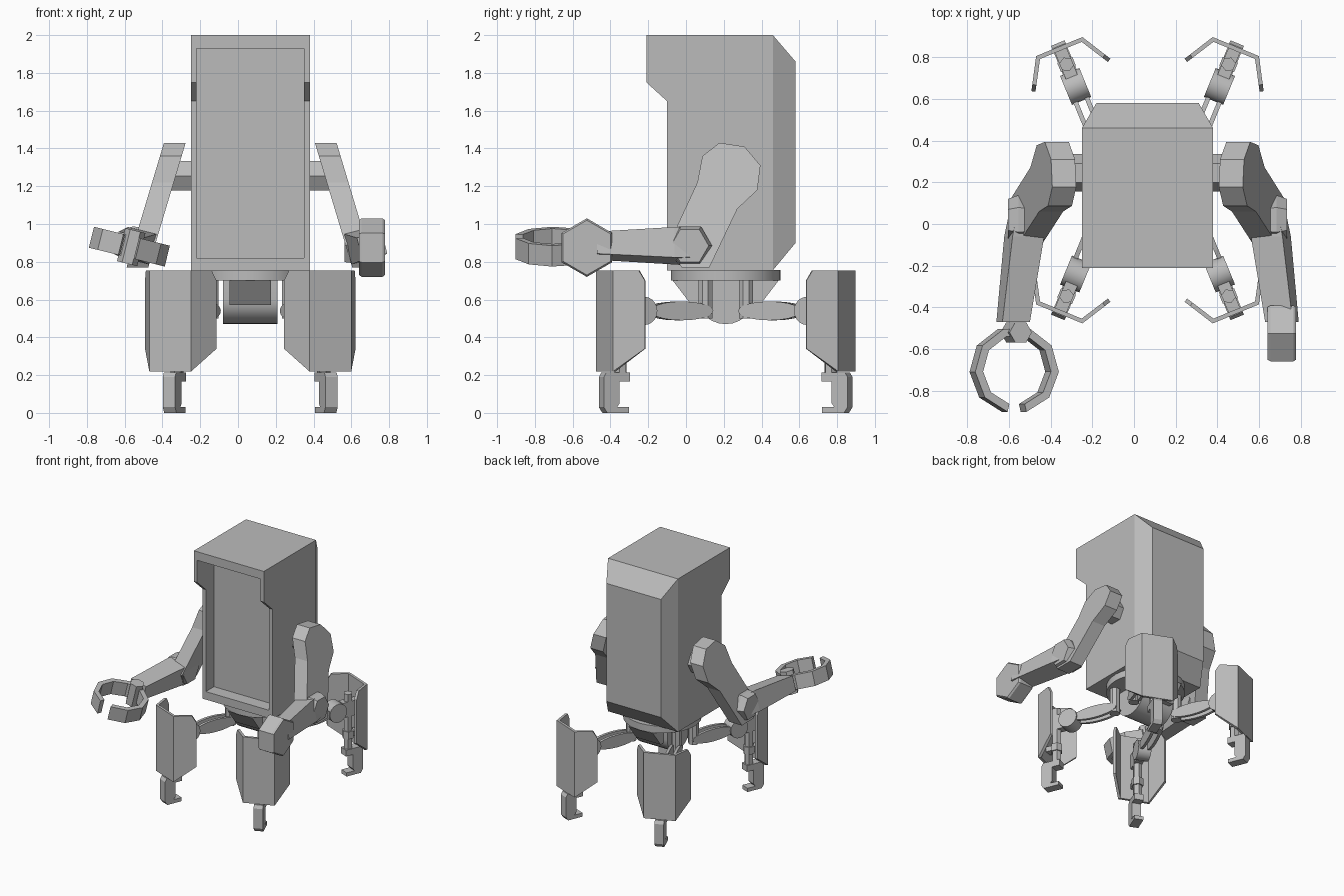
import bpy, bmesh
from math import cos, sin, pi, radians

if "Cube" in bpy.data.objects:
    bpy.data.objects.remove(bpy.data.objects["Cube"])

GREY = bpy.data.materials.new("plain_grey")
GREY.use_nodes = True
GREY.diffuse_color = (0.5, 0.5, 0.5, 1)
GREY.node_tree.nodes["Principled BSDF"].inputs["Base Color"].default_value = (0.5, 0.5, 0.5, 1)

CX, CY = 0.065, 0.21      # axis of symmetry of the machine


def build(name, *solids, smooth=False):
    """Each solid is a list of rings, joined by side faces and capped."""
    bm = bmesh.new()
    for rings in solids:
        vs = [[bm.verts.new(p) for p in ring] for ring in rings]
        n = len(vs[0])
        for a, b in zip(vs, vs[1:]):
            for i in range(n):
                j = (i + 1) % n
                bm.faces.new((a[i], a[j], b[j], b[i]))
        bm.faces.new(vs[0])
        bm.faces.new(vs[-1])
    bmesh.ops.recalc_face_normals(bm, faces=bm.faces)
    mesh = bpy.data.meshes.new(name)
    bm.to_mesh(mesh)
    bm.free()
    mesh.materials.append(GREY)
    ob = bpy.data.objects.new(name, mesh)
    bpy.context.collection.objects.link(ob)
    if smooth:
        bpy.ops.object.select_all(action='DESELECT')
        ob.select_set(True)
        bpy.context.view_layer.objects.active = ob
        bpy.ops.object.shade_smooth_by_angle(angle=radians(35))
    return ob


def circle(n, r, phase=0.0, a=0.0, b=0.0):
    return [(a + r * cos(phase + 2 * pi * i / n), b + r * sin(phase + 2 * pi * i / n))
            for i in range(n)]


def rect(a0, a1, b0, b1):
    return [(a0, b0), (a1, b0), (a1, b1), (a0, b1)]


def prism(pts, lo, hi, place):
    """Extrude a 2D outline from lo to hi; place(a, b, depth) gives the point."""
    return [[place(a, b, t) for a, b in pts] for t in (lo, hi)]


def along_x(a, b, t):
    return (CX + t, a, b)


def along_z(a, b, t):
    return (a, b, t)


# Body: side outline, tapered back and recessed front
outline = [(-0.21, 1.75), (-0.10, 1.65), (-0.10, 0.755), (0.46, 0.755), (0.46, 2), (-0.21, 2)]
body = build("body", prism(outline, -0.315, 0.315, along_x))
bm = bmesh.new()
bm.from_mesh(body.data)
back = max(bm.faces, key=lambda f: f.calc_center_median().y)
cap = bmesh.ops.extrude_discrete_faces(bm, faces=[back])["faces"][0]
for v in cap.verts:
    v.co.y = 0.58
    v.co.x = CX + (v.co.x - CX) * 0.78
    v.co.z = 1.86 if v.co.z > 1.4 else 0.9
bm.to_mesh(body.data)
bm.free()
cutter = build("recess_cutter", prism(rect(-0.5, 0.005, 0.82, 1.93), -0.285, 0.285, along_x))
cutter.hide_render = True
cut = body.modifiers.new("recess", 'BOOLEAN')
cut.operation, cut.solver, cut.object = 'DIFFERENCE', 'EXACT', cutter
bpy.context.view_layer.objects.active = body
bpy.ops.object.modifier_apply(modifier="recess")
bpy.data.objects.remove(cutter)

# Waist: round plate and the drum under it
build("waist_plate", prism(circle(32, 0.29, 0, CX, CY), 0.70, 0.757, along_z), smooth=True)
drum = [(CY - 0.28, 0.70), (CY - 0.18, 0.57), (CY + 0.18, 0.57), (CY + 0.28, 0.70)]
build("waist_wedge", prism(drum, -0.11, 0.11, along_x))
bowl = [(CY + 0.145 * cos(a), 0.6 + 0.13 * sin(a))
        for a in [pi + pi * i / 12 for i in range(13)]]
build("waist_drum", prism(bowl + [(CY + 0.145, 0.71), (CY - 0.145, 0.71)],
                          -0.145, 0.145, along_x), smooth=True)


# Legs: u points outward, v sideways, both measured from the knee
def leg(sx, sy, tag):
    def pos(u, v, z):
        return (CX + sx * (0.345 + 0.38 * u - 0.925 * v),
                CY + sy * (0.45 + 0.925 * u + 0.38 * v), z)

    def side(u, z, v):
        return pos(u, v, z)

    # Twin lens-shaped thigh plates and the hip post
    lens = [(-0.22 + 0.18 * cos(2 * pi * i / 20), 0.54 + 0.05 * sin(2 * pi * i / 20))
            for i in range(20)]
    build(tag + "_thigh", prism(lens, -0.04, -0.018, side), prism(lens, 0.018, 0.04, side))
    build(tag + "_hip_post", prism(circle(8, 0.04, 0, -0.37, 0), 0.5, 0.71, pos))
    build(tag + "_knee", prism(circle(20, 0.075, 0, 0, 0.54), -0.05, 0.05, side), smooth=True)

    # Shin pole with its clamps
    build(tag + "_shin", prism(circle(6, 0.035, 0, 0.115, 0), 0.2, 0.66, pos),
          prism(circle(6, 0.045, 0, 0.115, 0), 0.3, 0.36, pos),
          prism(rect(0.05, 0.19, 0.48, 0.6), -0.03, 0.03, side),
          prism(rect(0.115, 0.19, 0.31, 0.35), -0.03, 0.03, side))

    # Folded shell: flat panel and two angled wings
    panel = [[pos(u, v, z) for v, z in rect(-w, w, 0.22, 0.755)]
             for u, w in ((0.207, 0.12), (0.187, 0.108))]
    wings = []
    for m in (-1, 1):
        edge = [(0, 0.22), (1, 0.34), (1, 0.70), (0.8, 0.755), (0, 0.755)]
        wings.append([[pos(u + t * du, m * (w + t * dw), z) for t, z in edge]
                      for u, w, du, dw in ((0.207, 0.12, -0.147, 0.085),
                                           (0.187, 0.108, -0.137, 0.08))])
    build(tag + "_shell", panel, *wings)

    # Hooked foot
    hook = [(0.075, 0.215), (0.21, 0.215), (0.225, 0.19), (0.225, 0.03), (0.205, 0),
            (0.08, 0), (0.08, 0.03), (0.15, 0.03), (0.135, 0.05), (0.135, 0.165), (0.075, 0.165)]
    build(tag + "_foot", prism(hook, -0.035, 0.035, side))


for sx, lr in ((-1, "right"), (1, "left")):
    for sy, fb in ((-1, "front"), (1, "back")):
        leg(sx, sy, fb + "_" + lr + "_leg")

# Arms: mirrored upper arms, elbows and forearms
upper = [(0.087, 1.36), (0.177, 1.43), (0.31, 1.41), (0.394, 1.31), (0.378, 1.18),
         (0.272, 1.08), (0.124, 0.77), (-0.024, 0.77), (-0.093, 0.89), (0.06, 1.22)]
ROLL = radians(14)
for s, lr in ((-1, "right"), (1, "left")):
    build(lr + "_shoulder", prism(circle(6, 0.09, 0, 0.245, 1.255), s * 0.30, s * 0.44, along_x))
    build(lr + "_upper_arm", [[(CX + s * (d + 0.30 * (1.42 - z)), y, z) for y, z in upper]
                              for d in (0.345, 0.46)])
    build(lr + "_elbow", [[(CX + s * d, y, z) for y, z in circle(6, r, 0, 0.02, 0.885)]
                          for d, r in ((0.50, 0.1), (0.62, 0.118), (0.67, 0.1))])
    rings = []
    for y, d, hw, hh in ((0.03, 0.582, 0.07, 0.08), (-0.06, 0.592, 0.078, 0.083),
                         (-0.47, 0.645, 0.068, 0.06)):
        rings.append([(CX + s * (d + a * cos(ROLL) - b * sin(ROLL)), y,
                       0.885 + a * sin(ROLL) + b * cos(ROLL))
                      for a, b in rect(-hw, hw, -hh, hh)])
    build(lr + "_forearm", rings)

# Hammer hand
build("hammer_hand", [[(x, y, z) for y, z in circle(6, r, pi / 2, -0.525, 0.875)]
                      for x, r in ((0.64, 0.145), (0.655, 0.155), (0.765, 0.155), (0.778, 0.145))])


# Claw hand: open ring and wrist bolt, tilted with the forearm
def tilted(a, b, h):
    return (-0.575 + a * cos(ROLL) + h * sin(ROLL), b - 0.70, 0.88 - a * sin(ROLL) + h * cos(ROLL))


angles = [radians(-77 + 334 * i / 9) for i in range(10)]
jaw = []
for a in angles:
    jaw.append([tilted(r * cos(a), r * sin(a), h)
                for r, h in rect(0.168, 0.207, -0.057, 0.057)])
build("claw_jaw", jaw)
build("claw_wrist_bolt", prism(circle(6, 0.055, 0, 0.01, 0.18), -0.09, 0.09, tilted))
